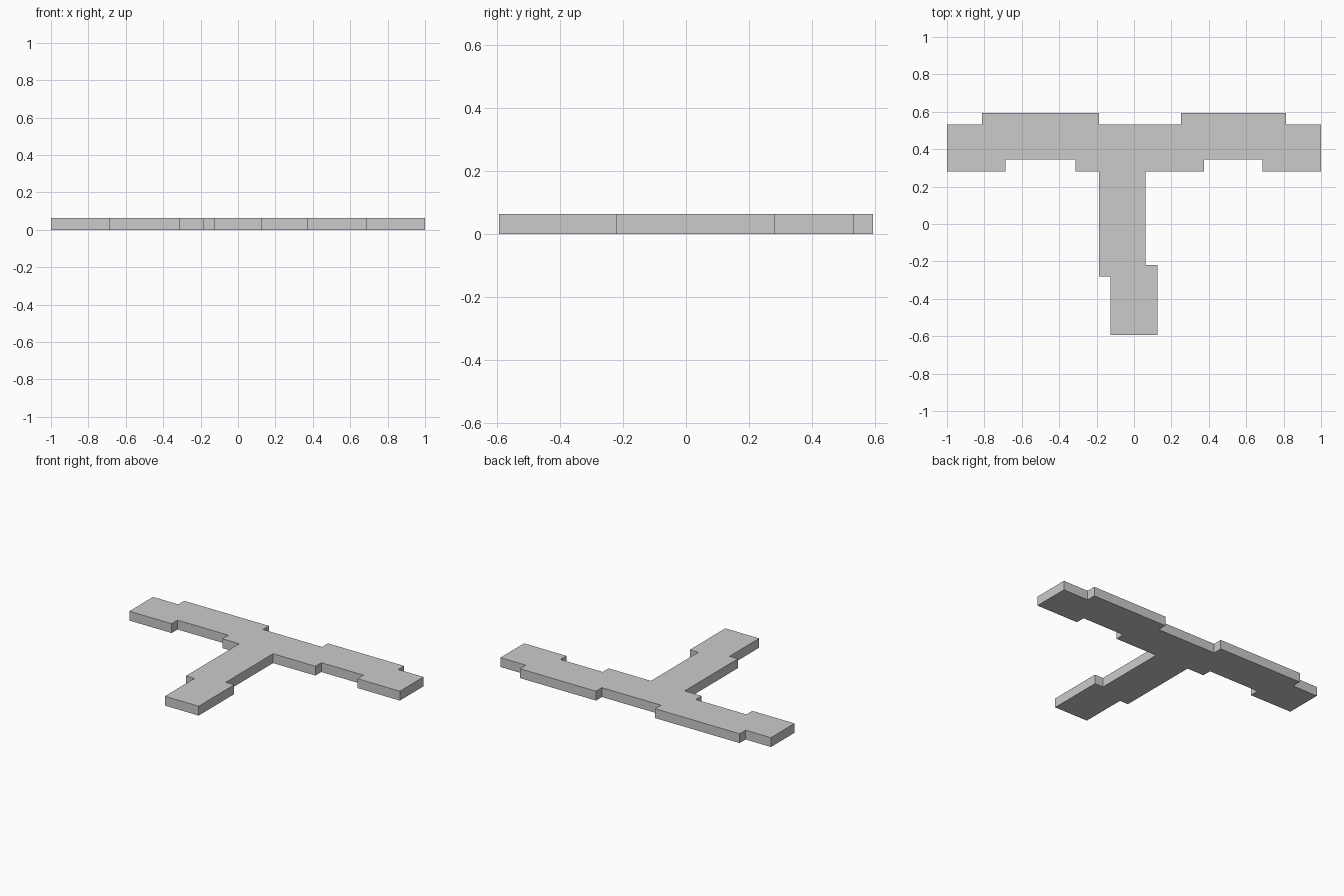
import bpy, bmesh

if "Cube" in bpy.data.objects:
    bpy.data.objects.remove(bpy.data.objects["Cube"])

U = 1 / 16      # grid step of the stepped outline
H = U           # plate thickness
Y0 = -9.5       # outline is centred on y

# T-shaped plate outline in grid steps, counter-clockwise from the stem foot
outline = [
    (-2, 0), (2, 0), (2, 6), (1, 6), (1, 14),               # stem, right side
    (6, 14), (6, 15), (11, 15), (11, 14), (16, 14),         # right arm, lower edge
    (16, 18), (13, 18), (13, 19), (4, 19), (4, 18),         # right arm, upper edge
    (-3, 18), (-3, 19), (-13, 19), (-13, 18), (-16, 18),    # left arm, upper edge
    (-16, 14), (-11, 14), (-11, 15), (-5, 15), (-5, 14),    # left arm, lower edge
    (-3, 14), (-3, 5), (-2, 5),                             # stem, left side
]

# Extrude the outline into a flat slab
bm = bmesh.new()
base = bm.faces.new([bm.verts.new((x * U, (y + Y0) * U, 0)) for x, y in outline])
top = bmesh.ops.extrude_face_region(bm, geom=[base], use_keep_orig=True)
verts = [g for g in top["geom"] if isinstance(g, bmesh.types.BMVert)]
bmesh.ops.translate(bm, verts=verts, vec=(0, 0, H))
bmesh.ops.recalc_face_normals(bm, faces=bm.faces[:])

mesh = bpy.data.meshes.new("t_shaped_plate")
bm.to_mesh(mesh)
bm.free()
plate = bpy.data.objects.new("t_shaped_plate", mesh)
bpy.context.collection.objects.link(plate)
